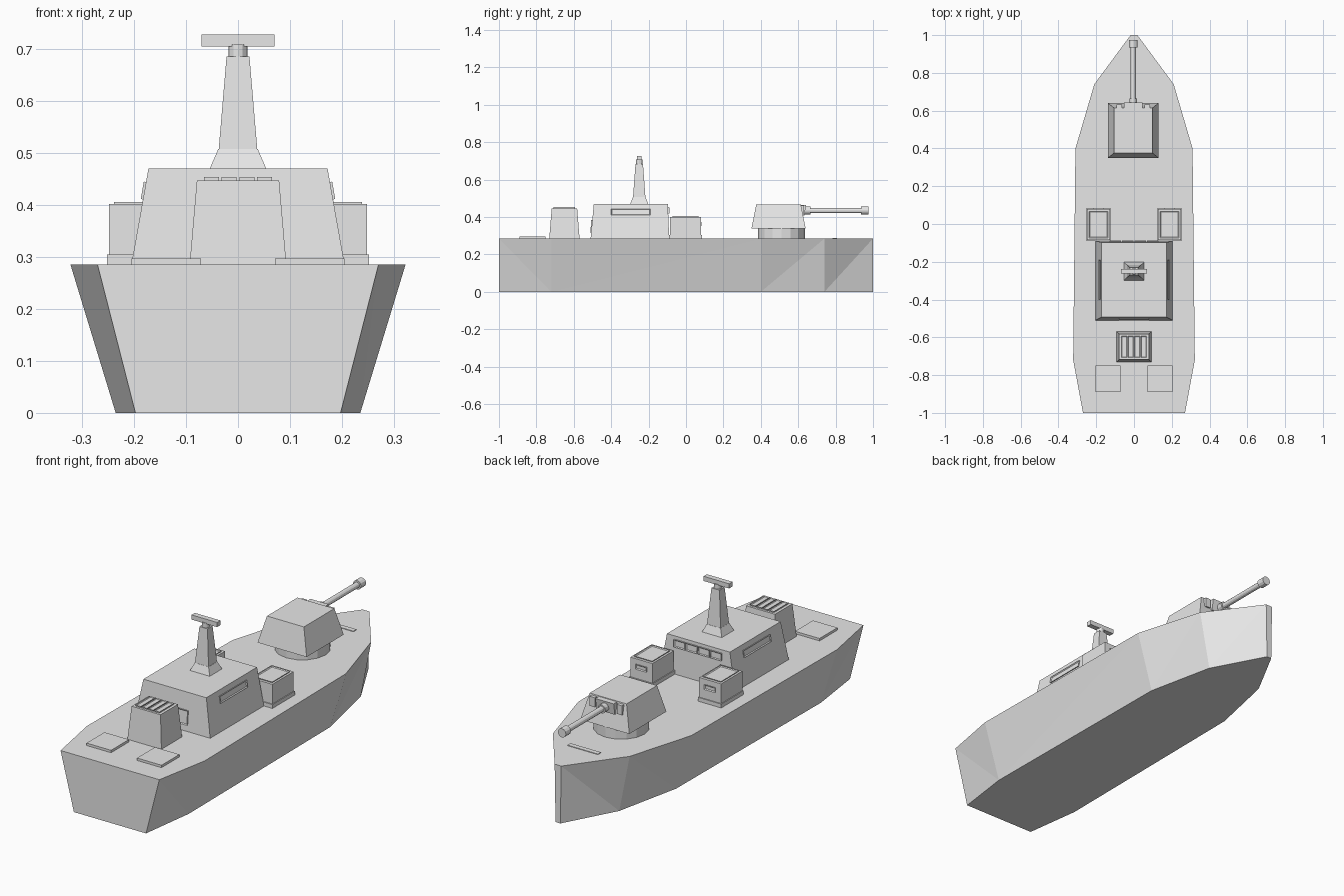
import bpy, bmesh, math
from mathutils import Matrix, Vector

if "Cube" in bpy.data.objects:
    bpy.data.objects.remove(bpy.data.objects["Cube"], do_unlink=True)

grey = bpy.data.materials.new("light_grey")
grey.use_nodes = True
colour = (0.8, 0.8, 0.8, 1)
grey.diffuse_color = colour
grey.node_tree.nodes["Principled BSDF"].inputs["Base Color"].default_value = colour

DECK = 0.285


def finish(name, bm):
    bmesh.ops.recalc_face_normals(bm, faces=bm.faces[:])
    mesh = bpy.data.meshes.new(name)
    bm.to_mesh(mesh)
    bm.free()
    mesh.materials.append(grey)
    ob = bpy.data.objects.new(name, mesh)
    bpy.context.collection.objects.link(ob)
    return ob


def block(name, centre, half, z0, z1, top_half=None, top_centre=None):
    """Box or tapered box from a bottom and a top rectangle."""
    bm = bmesh.new()
    rings = []
    for c, h, z in ((centre, half, z0), (top_centre or centre, top_half or half, z1)):
        rings.append([bm.verts.new((c[0] + sx * h[0], c[1] + sy * h[1], z))
                      for sx, sy in ((-1, -1), (1, -1), (1, 1), (-1, 1))])
    low, high = rings
    bm.faces.new(low)
    bm.faces.new(high)
    for i in range(4):
        j = (i + 1) % 4
        bm.faces.new((low[i], low[j], high[j], high[i]))
    return finish(name, bm)


def frame(name, location, width, height, turn=0, tilt=0, rim=0.006, depth=0.008):
    """Raised frame with a sunken pane, facing -y before turning about z."""
    bm = bmesh.new()
    bmesh.ops.create_cube(bm, size=1, matrix=Matrix.Diagonal((width, depth, height, 1)))
    face = min(bm.faces, key=lambda f: f.calc_center_median().y)
    bmesh.ops.inset_region(bm, faces=[face], thickness=rim)
    bmesh.ops.translate(bm, verts=face.verts[:], vec=(0, depth * 0.5, 0))
    bm.transform(Matrix.Translation(location) @ Matrix.Rotation(turn, 4, "Z")
                 @ Matrix.Rotation(tilt, 4, "X"))
    return finish(name, bm)


def tube(name, start, end, radius, sides=12):
    bm = bmesh.new()
    a, b = Vector(start), Vector(end)
    turn = (b - a).to_track_quat("Z", "Y").to_matrix().to_4x4()
    bmesh.ops.create_cone(bm, cap_ends=True, segments=sides, radius1=radius,
                          radius2=radius, depth=(b - a).length,
                          matrix=Matrix.Translation((a + b) / 2) @ turn)
    return finish(name, bm)


# Hull: flared sides between matching keel and deck outlines
outline = [(0.27, -1), (0.322, -0.72), (0.31, 0.4), (0.21, 0.74), (0.018, 1)]
bm = bmesh.new()
sides = {}
for s in (-1, 1):
    sides[s] = ([bm.verts.new((s * x * 0.73, y, 0)) for x, y in outline],
                [bm.verts.new((s * x, y, DECK)) for x, y in outline])
    low, high = sides[s]
    for i in range(len(outline) - 1):
        quad = [low[i], low[i + 1], high[i + 1], high[i]]
        if i == 0:
            quad = quad[1:] + quad[:1]
        bm.faces.new((quad[0], quad[1], quad[2]))
        bm.faces.new((quad[0], quad[2], quad[3]))
for k in (0, 1):
    bm.faces.new(sides[1][k] + sides[-1][k][::-1])
for end in (0, -1):
    bm.faces.new((sides[1][0][end], sides[1][1][end], sides[-1][1][end], sides[-1][0][end]))
finish("hull", bm)

# Deck fittings
block("bow_deck_plate", (0, 0.795), (0.083, 0.012), DECK, DECK + 0.003)

# Superstructure with windows
block("superstructure", (0, -0.3), (0.205, 0.21), DECK, 0.47,
      (0.172, 0.198), (0, -0.295))
for i in range(4):
    frame("bridge_window_%d" % (i + 1), (-0.099 + i * 0.066, -0.093, 0.436),
          0.062, 0.036, math.pi, math.radians(-2))
frame("aft_window", (0, -0.505, 0.35), 0.16, 0.07, 0, math.radians(-4))
for s, side in ((1, "left"), (-1, "right")):
    frame(side + "_window", (s * 0.18, -0.295, 0.427), 0.21, 0.034,
          s * math.pi / 2, math.radians(-10))

    # Deck boxes beside the bridge, and stern hatches
    box = (s * 0.188, -0.003)
    block(side + "_box_base", box, (0.064, 0.088), DECK, 0.304)
    block(side + "_box_body", box, (0.06, 0.083), 0.304, 0.401)
    frame(side + "_box_lid", (box[0], box[1], 0.401), 0.1, 0.14, 0, -math.pi / 2)
    frame(side + "_box_slot", (box[0], 0.08, 0.363), 0.06, 0.024, math.pi)
    block(side + "_stern_hatch", (s * 0.138, -0.82), (0.067, 0.07), DECK, 0.297)

# Mast and radar
MY = -0.25
block("mast_foot", (0, MY), (0.054, 0.048), 0.47, 0.507, (0.038, 0.034))
block("mast", (0, MY), (0.037, 0.033), 0.507, 0.685, (0.022, 0.02))
tube("radar_neck", (0, MY, 0.683), (0, MY, 0.708), 0.018)
block("radar_bar", (0, MY), (0.07, 0.013), 0.704, 0.727)

# Aft launcher with four covers
block("launcher", (0, -0.65), (0.093, 0.081), DECK, 0.447, (0.079, 0.068))
for i in range(4):
    frame("launcher_cover_%d" % (i + 1), (-0.051 + i * 0.034, -0.65, 0.449),
          0.029, 0.115, 0, -math.pi / 2, 0.004)

# Gun turret
GX, GZ = -0.004, 0.435
tube("turret_ring", (GX, 0.51, DECK), (GX, 0.51, 0.34), 0.126, 16)
block("turret", (GX, 0.495), (0.134, 0.145), 0.338, 0.468,
      (0.101, 0.119), (GX, 0.495))
block("gun_mantlet", (GX, 0.615), (0.05, 0.018), 0.408, 0.465, (0.05, 0.027))
for s in (-1, 1):
    block("mantlet_bracket", (GX + s * 0.074, 0.614), (0.014, 0.018), 0.415, 0.462)
tube("gun_sleeve", (GX, 0.62, GZ), (GX, 0.665, GZ), 0.021)
tube("gun_barrel", (GX, 0.62, GZ), (GX, 0.95, GZ), 0.014)
tube("gun_muzzle", (GX, 0.935, GZ), (GX, 0.975, GZ), 0.022)
